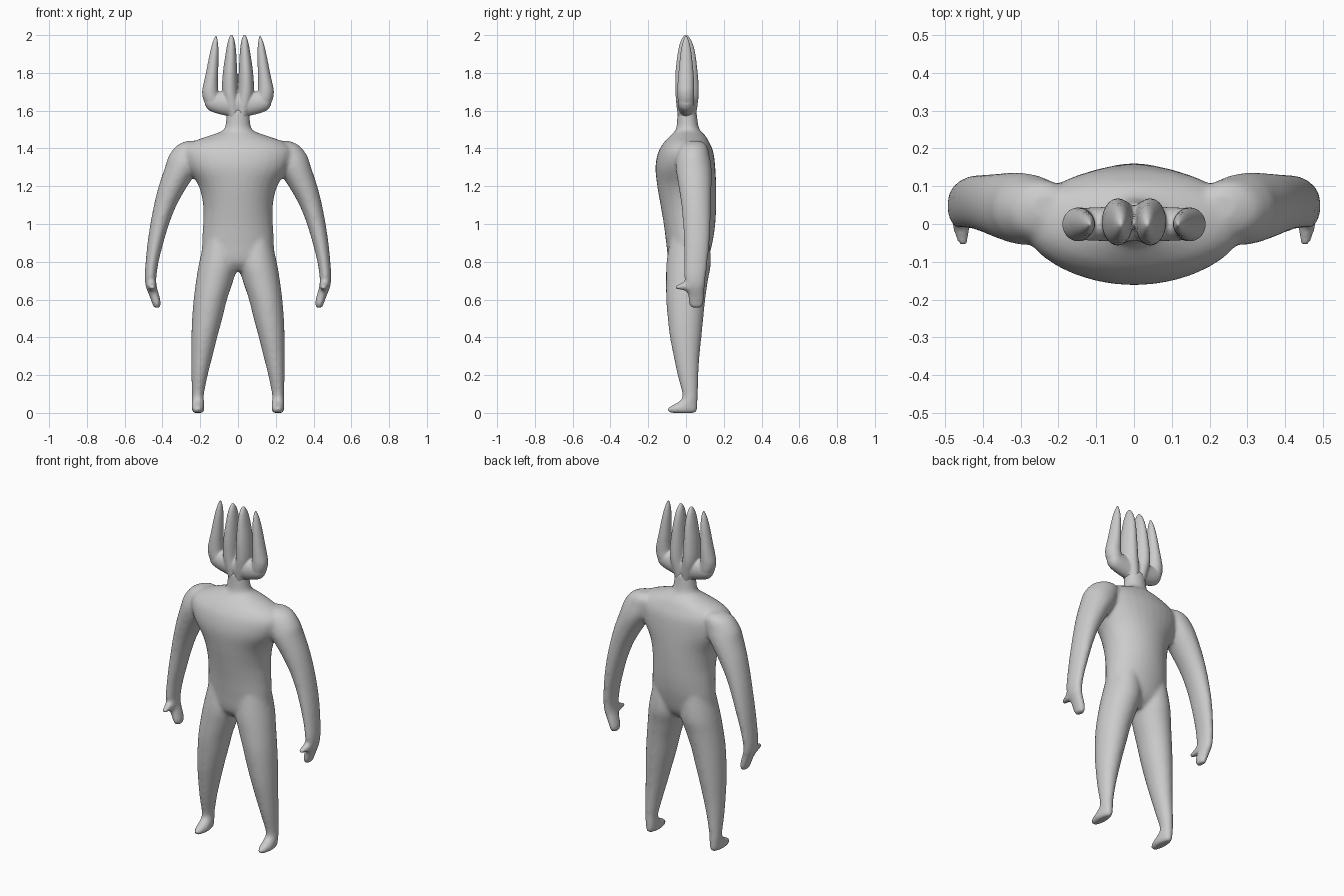
import bpy, bmesh
from math import cos, sin, tau

N = 32  # points per cross-section


def catmull(p, steps=5):
    out = []
    for i in range(len(p) - 1):
        a, b, c, d = p[max(i - 1, 0)], p[i], p[i + 1], p[min(i + 2, len(p) - 1)]
        for s in range(steps):
            t = s / steps
            out.append([0.5 * (2*q + (r - o)*t + (2*o - 5*q + 4*r - u)*t*t + (3*q - o - 3*r + u)*t**3)
                        for o, q, r, u in zip(a, b, c, d)])
    return out + [p[-1]]


def loft(bm, axis, sections, sides=(1,)):
    """Elliptical sections (position, min1, max1, min2, max2) along an axis; one copy per side sign."""
    for side in sides:
        rings = []
        for t, a0, a1, b0, b1 in catmull(sections):
            ring = []
            for k in range(N):
                a = (a0 + a1) / 2 + (a1 - a0) / 2 * cos(tau * k / N)
                b = (b0 + b1) / 2 + (b1 - b0) / 2 * sin(tau * k / N)
                x, y, z = {'X': (t, a, b), 'Y': (a, t, b), 'Z': (a, b, t)}[axis]
                ring.append(bm.verts.new((x * side, y, z)))
            rings.append(ring)
        for r, s in zip(rings, rings[1:]):
            for k in range(N):
                bm.faces.new((r[k], r[(k + 1) % N], s[(k + 1) % N], s[k]))
        bm.faces.new(rings[0])
        bm.faces.new(rings[-1])


def finish(bm, name, voxel, smooth):
    bmesh.ops.recalc_face_normals(bm, faces=bm.faces)
    mesh = bpy.data.meshes.new(name)
    bm.to_mesh(mesh)
    bm.free()
    ob = bpy.data.objects.new(name, mesh)
    bpy.context.collection.objects.link(ob)
    mesh.polygons.foreach_set("use_smooth", [True] * len(mesh.polygons))
    rm = ob.modifiers.new("fuse", 'REMESH')
    rm.mode = 'VOXEL'
    rm.voxel_size = voxel
    rm.use_smooth_shade = True
    sm = ob.modifiers.new("soften", 'SMOOTH')
    sm.factor = 0.5
    sm.iterations = smooth


BOTH = (1, -1)

# Torso and neck
bm = bmesh.new()
loft(bm, 'Z', [
    (.75, -.06, .06, -.05, .06), (.80, -.18, .18, -.09, .11), (.9, -.19, .19, -.105, .14),
    (1.0, -.185, .185, -.118, .155), (1.1, -.185, .185, -.135, .16), (1.2, -.208, .208, -.152, .16),
    (1.3, -.27, .27, -.162, .155), (1.38, -.29, .29, -.147, .145), (1.43, -.25, .25, -.118, .125),
    (1.465, -.16, .16, -.085, .105), (1.49, -.09, .09, -.06, .08), (1.52, -.067, .067, -.05, .066),
    (1.61, -.06, .06, -.045, .055)])
# Arms and hands
loft(bm, 'Z', [
    (1.44, .20, .27, .01, .08), (1.415, .16, .325, -.03, .11), (1.36, .17, .367, -.05, .125),
    (1.3, .20, .387, -.055, .135), (1.2, .268, .42, -.04, .135), (1.1, .325, .445, -.025, .132),
    (1.0, .365, .464, -.016, .13), (.9, .395, .479, -.012, .125), (.8, .42, .489, -.01, .115),
    (.72, .432, .494, -.01, .106), (.67, .430, .489, 0, .1), (.62, .416, .470, .01, .097),
    (.58, .408, .455, .013, .094), (.557, .413, .448, .025, .085)], BOTH)
# Thumbs
loft(bm, 'Y', [
    (.05, .435, .485, .635, .73), (.015, .432, .483, .64, .71), (-.02, .434, .478, .65, .69),
    (-.045, .438, .47, .652, .68), (-.062, .444, .462, .656, .672)], BOTH)
# Legs and feet
loft(bm, 'Z', [
    (.95, .02, .17, -.08, .12), (.8, .0, .205, -.103, .132), (.7, .025, .222, -.106, .116),
    (.6, .058, .235, -.105, .102), (.5, .083, .243, -.097, .092), (.4, .11, .247, -.085, .082),
    (.3, .135, .248, -.066, .072), (.2, .16, .247, -.045, .066), (.1, .18, .244, -.02, .063),
    (.07, .18, .244, -.027, .063), (.05, .179, .244, -.055, .063), (.03, .178, .245, -.092, .063),
    (.013, .179, .244, -.102, .062), (0, .187, .236, -.085, .054)], BOTH)
finish(bm, "body", .009, 14)

# Head: middle prongs
bm = bmesh.new()
loft(bm, 'Z', [
    (1.56, -.01, .05, -.04, .05), (1.62, -.01, .07, -.05, .06), (1.7, .0, .085, -.056, .068),
    (1.8, .004, .08, -.056, .062), (1.9, .009, .066, -.045, .05), (1.96, .016, .055, -.032, .034),
    (1.99, .024, .046, -.017, .017), (2.003, .031, .039, -.005, .005)], BOTH)
# Head: outer prongs
loft(bm, 'Z', [
    (1.61, .10, .15, -.025, .025), (1.65, .095, .18, -.042, .042), (1.7, .104, .19, -.046, .044),
    (1.75, .106, .181, -.044, .043), (1.8, .105, .17, -.04, .04), (1.9, .103, .15, -.03, .03),
    (1.96, .106, .135, -.019, .019), (1.998, .113, .12, -.005, .005)], BOTH)
# Head: cup joining the prongs
loft(bm, 'X', [
    (-.175, -.02, .02, 1.63, 1.68), (-.15, -.04, .04, 1.60, 1.70), (-.08, -.045, .045, 1.577, 1.70),
    (0, -.045, .05, 1.567, 1.70), (.08, -.045, .045, 1.577, 1.70), (.15, -.04, .04, 1.60, 1.70),
    (.175, -.02, .02, 1.63, 1.68)])
finish(bm, "forked_head", .005, 5)
